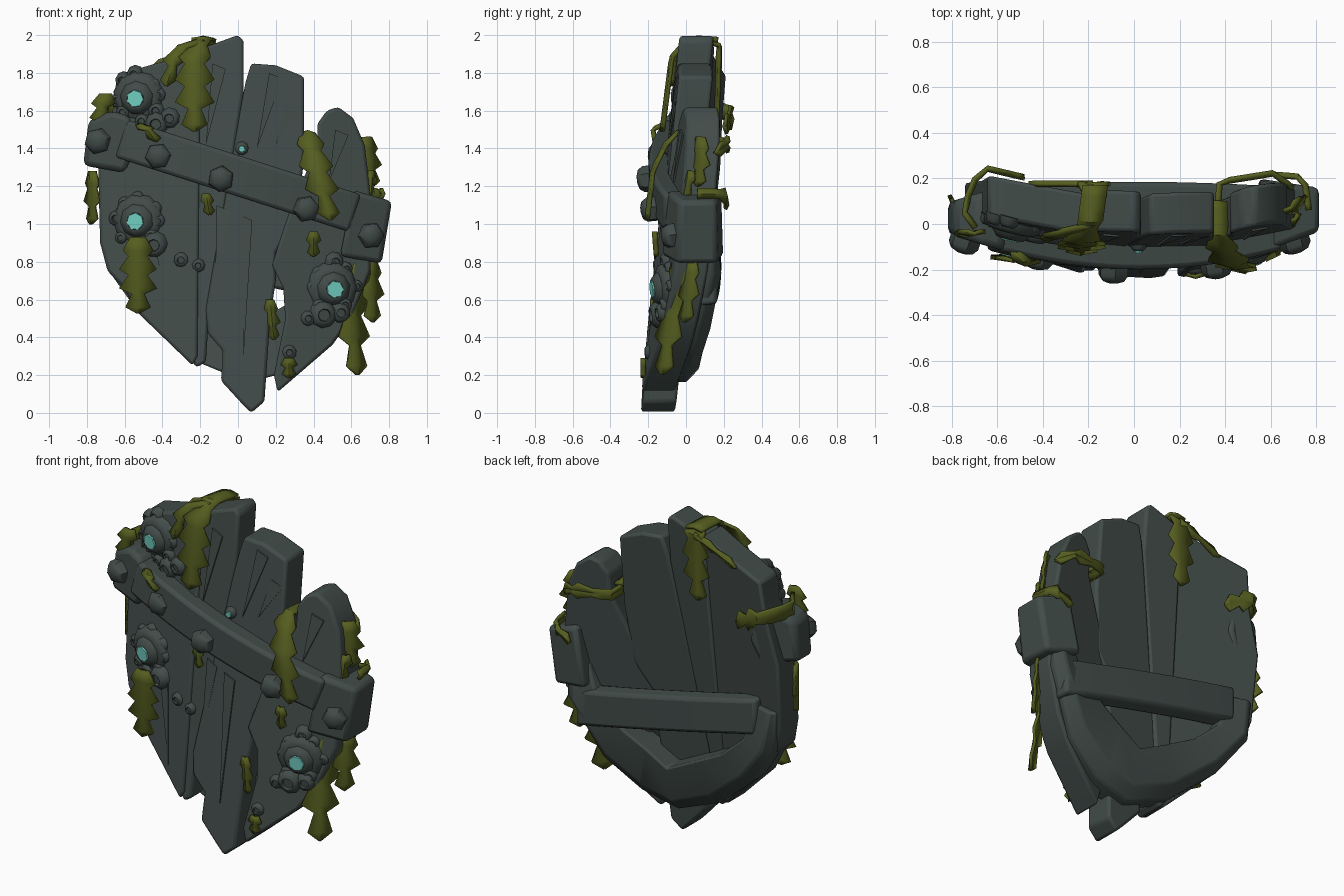
import bpy, bmesh, math, random
from mathutils import Vector
random.seed(4)

def material(name, c):
    m = bpy.data.materials.new(name)
    m.diffuse_color = (*c, 1)
    return m
WOOD = material("dark grey green", (0.054, 0.072, 0.067))
LEAF = material("olive weed", (0.092, 0.112, 0.014))
GLOW = material("pale cyan", (0.18, 0.66, 0.57))

def front(x, z):
    """y of the curved, leaning front face of the planks"""
    return -0.03 - 0.105 * (2 - z) + 0.22 * x * x

def build(name, verts, faces, mat, bevel=0, solid=0, angle=35):
    bm = bmesh.new()
    vs = [bm.verts.new(v) for v in verts]
    for f in faces:
        bm.faces.new([vs[i] for i in f])
    bmesh.ops.recalc_face_normals(bm, faces=bm.faces)
    me = bpy.data.meshes.new(name)
    bm.to_mesh(me)
    bm.free()
    me.materials.append(mat)
    ob = bpy.data.objects.new(name, me)
    bpy.context.collection.objects.link(ob)
    bpy.context.view_layer.objects.active = ob
    ob.select_set(True)
    bpy.ops.object.shade_smooth_by_angle(angle=math.radians(angle))
    ob.select_set(False)
    if solid:
        s = ob.modifiers.new("thickness", 'SOLIDIFY')
        s.thickness, s.offset = solid, 0
    if bevel:
        b = ob.modifiers.new("worn edges", 'BEVEL')
        b.width, b.segments, b.limit_method = bevel, 2, 'ANGLE'
    return ob

def prism(name, outline, y0, y1, bevel):
    """outline in x, z between two y functions"""
    n = len(outline)
    v = [(x, y0(x, z), z) for x, z in outline] + [(x, y1(x, z), z) for x, z in outline]
    f = [range(n), range(n, 2 * n)] + [(i, (i + 1) % n, n + (i + 1) % n, n + i) for i in range(n)]
    return build(name, v, f, WOOD, bevel)

def loft(name, rings, bevel):
    k = len(rings[0])
    f = [(a * k + i, a * k + (i + 1) % k, (a + 1) * k + (i + 1) % k, (a + 1) * k + i)
         for a in range(len(rings) - 1) for i in range(k)]
    f += [range(k), range((len(rings) - 1) * k, len(rings) * k)]
    return build(name, [p for r in rings for p in r], f, WOOD, bevel)

def lathe(name, x, z, lift, profile, sides, mat, y=None):
    """round part standing on the front face"""
    nrm = Vector((0.44 * x, -1, -0.1)).normalized()
    q = nrm.to_track_quat('Z', 'Y')
    o = Vector((x, front(x, z) if y is None else y, z)) + nrm * lift
    v, spin = [], random.random()
    for r, h in profile:
        for i in range(sides):
            a = 2 * math.pi * i / sides + spin
            v.append(o + q @ Vector((r * math.cos(a), r * math.sin(a), h)))
    n = len(profile)
    f = [(j * sides + i, j * sides + (i + 1) % sides, (j + 1) * sides + (i + 1) % sides, (j + 1) * sides + i)
         for j in range(n - 1) for i in range(sides)]
    f += [range(sides), range((n - 1) * sides, n * sides)]
    return build(name, v, f, mat, angle=50)

# Planks with broken ends
planks = {
    "plank_outer_left": (-0.5, [(-0.64, 1.79), (-0.4, 1.86), (-0.2, 1.93), (-0.215, 0.3), (-0.24, 0.25), (-0.52, 0.52),
                                (-0.61, 0.67), (-0.69, 0.75), (-0.73, 0.9), (-0.74, 1.3), (-0.67, 1.55)]),
    "plank_tall": (-0.12, [(-0.22, 1.92), (0.0, 2.0), (0.03, 1.97), (0.03, 1.7), (-0.15, 0.58), (-0.17, 0.27),
                           (-0.22, 0.24), (-0.26, 0.3)]),
    "plank_middle": (0.12, [(0.07, 1.85), (0.2, 1.84), (0.35, 1.78), (0.35, 1.35), (0.31, 1.0), (0.2, 0.85), (0.2, 0.7),
                            (0.17, 0.5), (0.14, 0.06), (0.07, 0.0), (0.02, 0.05), (-0.09, 0.17), (-0.08, 0.33),
                            (-0.16, 0.42), (-0.17, 0.55), (0.01, 1.6), (0.04, 1.75)]),
    "plank_right": (0.5, [(0.42, 1.53), (0.47, 1.6), (0.53, 1.62), (0.61, 1.56), (0.67, 1.42), (0.71, 1.1), (0.7, 0.75),
                          (0.6, 0.5), (0.5, 0.36), (0.21, 0.11), (0.19, 0.2), (0.25, 0.5), (0.24, 0.66), (0.18, 0.78),
                          (0.28, 1.1), (0.42, 1.4)]),
}
for name, (xc, outline) in planks.items():
    f0 = lambda x, z, c=xc: front(c, z) + 0.44 * c * (x - c)
    prism(name, outline, f0, lambda x, z, g=f0: g(x, z) + 0.18, 0.016)

# Raised splinters of the wood grain
for x0, z0, x1, z1 in [(-0.42, 0.95, -0.34, 0.42), (-0.1, 1.85, -0.17, 1.42), (0.2, 1.8, 0.1, 1.4), (0.3, 1.65, 0.2, 1.42),
                       (-0.08, 1.1, -0.12, 0.6), (0.04, 1.05, 0.03, 0.3), (0.55, 1.5, 0.48, 1.22)]:
    prism("grain_ridge", [(x0 - 0.035, z0), (x0 + 0.035, z0 - 0.03), (x1, z1)],
          lambda x, z: front(x, z) - 0.01, lambda x, z: front(x, z) + 0.04, 0)

# Diagonal strap across the front, bent with the planks
rings = []
for i in range(13):
    x = -0.62 + 1.24 * i / 12
    z, b = 1.255 - 0.32 * x, front(x, 1.25)
    rings.append([(x - 0.03, b + 0.03, z - 0.1), (x - 0.03, b - 0.09, z - 0.1),
                  (x + 0.03, b - 0.09, z + 0.1), (x + 0.03, b + 0.03, z + 0.1)])
loft("diagonal_strap", rings, 0.02)

# Chunky blocks wrapping the strap ends
prism("strap_block_left", [(-0.82, 1.31), (-0.6, 1.27), (-0.54, 1.4), (-0.57, 1.57), (-0.67, 1.6), (-0.79, 1.55)],
      lambda x, z: -0.11 - 0.3 * (x + 0.6), lambda x, z: 0.1 + 0.3 * (x + 0.8), 0.03)
prism("strap_block_right", [(0.54, 0.83), (0.76, 0.79), (0.815, 1.12), (0.61, 1.18)],
      lambda x, z: -0.13 + 0.35 * (x - 0.54), lambda x, z: 0.2 - 0.15 * (x - 0.54), 0.025)

# Strap bolts
for x, z, y in [(-0.74, 1.44, -0.07), (-0.42, 1.36, -0.14), (-0.09, 1.24, -0.2), (0.36, 1.08, -0.18), (0.7, 0.94, -0.07)]:
    lathe("strap_bolt", x, z, 0, [(0.07, -0.03), (0.07, 0.025), (0.052, 0.05), (0.02, 0.06)], 6, WOOD, y)

# Heavy rim boards low on the back
path = [((-0.71, 1.0), (-0.56, 1.0), 0.02), ((-0.69, 0.76), (-0.48, 0.78), 0.08), ((-0.52, 0.52), (-0.32, 0.64), 0.11),
        ((-0.24, 0.28), (-0.13, 0.54), 0.12), ((0.05, 0.16), (0.05, 0.45), 0.13), ((0.28, 0.22), (0.18, 0.53), 0.12),
        ((0.5, 0.38), (0.32, 0.61), 0.11), ((0.69, 0.74), (0.48, 0.74), 0.08), ((0.69, 0.95), (0.56, 0.95), 0.02)]
rings = []
for (ox, oz), (ix, iz), up in path:
    o, i = front(ox, oz), front(ix, iz)
    mx, mz = 0.75 * ox + 0.25 * ix, 0.75 * oz + 0.25 * iz
    rings.append([(ox, o + 0.1, oz), (ox, o + 0.17 + up * 0.4, oz), (mx, o + 0.18 + up * 0.85, mz),
                  (ix, i + 0.18 + up, iz), (ix, i + 0.13, iz)])
loft("back_rim", rings, 0.012)

# Grip bar slanting across the back
rings = []
for i in range(9):
    x = -0.58 + 1.2 * i / 8
    y, z = 0.165 + 0.02 * (1 - (x / 0.62) ** 2), 0.82 - 0.22 * x
    rings.append([(x, y - 0.1, z - 0.12), (x, y, z - 0.11), (x, y, z + 0.1), (x, y - 0.1, z + 0.11)])
loft("grip_bar", rings, 0.02)

# Barnacles: cratered mounds with glowing centres and ringed by knobs
def barnacle(x, z, r, glow=False):
    lathe("barnacle", x, z, 0, [(r, -0.02), (r * 0.85, r * 0.3), (r * 0.58, r * 0.6), (r * 0.44, r * 0.6),
                                (r * 0.38, r * 0.4)], 9, WOOD)
    if glow:
        lathe("glowing_centre", x, z, r * 0.58, [(r * 0.45, 0), (r * 0.43, 0.009)], 7, GLOW)
for x, z in [(-0.53, 1.67), (-0.53, 1.02), (0.5, 0.66)]:
    lathe("barnacle_base", x, z, 0, [(0.14, -0.02), (0.13, 0.015), (0.1, 0.03)], 10, WOOD)
    barnacle(x, z, 0.105, True)
    for k in range(8):
        a = k * math.pi / 4 + random.uniform(-0.2, 0.2)
        d = random.uniform(0.105, 0.13)
        barnacle(x + d * math.cos(a), z + d * math.sin(a), random.uniform(0.035, 0.05))
barnacle(0.02, 1.4, 0.04, True)
for x, z, r in [(-0.43, 1.53, 0.07), (-0.36, 1.56, 0.06), (-0.44, 0.89, 0.075), (-0.3, 0.81, 0.045), (-0.21, 0.78, 0.04),
                (0.45, 0.52, 0.08), (0.54, 0.53, 0.06), (0.37, 0.5, 0.045), (0.27, 0.32, 0.045), (0.51, 0.8, 0.055)]:
    barnacle(x, z, r)

# Weed fronds: ribbons with saw teeth along both edges
def frond(points, width, teeth=4, across=(1, 0, 0), stem=0.0):
    pts, w = [Vector(p) for p in points], Vector(across).normalized()
    seg = [(b - a).length for a, b in zip(pts, pts[1:])]
    def at(t):
        d = t * sum(seg)
        for i, s in enumerate(seg):
            if d <= s or i == len(seg) - 1:
                return pts[i].lerp(pts[i + 1], min(d / s, 1)), (pts[i + 1] - pts[i]).normalized()
            d -= s
    rows = [(t * stem / 4, 0.27) for t in range(4)] if stem else []
    for k in range(teeth):
        s = (1 - stem) / teeth
        size = 0.65 if k == teeth - 1 else (0.8 if k == 0 else 1)
        rows += [(stem + k * s, 0.26 * size), (stem + (k + 0.7) * s, 0.52 * size)]
    rows.append((1, 0.03))
    v = []
    for t, h in rows:
        c, tan = at(t)
        v += [c - w * width * h, c + tan.cross(w) * 0.012, c + w * width * h]
    f = []
    for r in range(len(rows) - 1):
        f += [(3 * r, 3 * r + 1, 3 * r + 4, 3 * r + 3), (3 * r + 1, 3 * r + 2, 3 * r + 5, 3 * r + 4)]
    build("weed_frond", v, f, LEAF, solid=0.018)

D = (0.75, 0.65, 0)
Z = (0, 0, 1)
frond([(-0.17, 0.17, 1.97), (-0.19, 0.02, 1.98), (-0.23, -0.07, 1.88), (-0.23, -0.12, 1.49)], 0.2, 4, stem=0.3)
frond([(-0.17, 0.1, 1.98), (-0.18, 0.18, 1.95), (-0.2, 0.17, 1.55)], 0.16, 4)
frond([(-0.2, 0.0, 1.97), (-0.32, -0.04, 1.92), (-0.38, -0.06, 1.73)], 0.12, 3)
frond([(-0.18, 0.17, 1.94), (-0.36, 0.17, 1.87), (-0.46, 0.17, 1.82)], 0.08, 2, Z)
frond([(-0.7, -0.02, 1.62), (-0.75, 0.05, 1.6), (-0.72, 0.18, 1.6), (-0.65, 0.25, 1.59), (-0.48, 0.21, 1.52)], 0.16, 2, Z, 0.65)
frond([(-0.7, -0.03, 1.69), (-0.74, -0.04, 1.54)], 0.15, 2)
frond([(-0.77, 0.06, 1.28), (-0.77, 0.06, 1.0)], 0.15, 3, (0.5, -0.85, 0))
frond([(-0.53, -0.15, 0.93), (-0.53, -0.14, 0.53)], 0.19, 4)
frond([(-0.52, -0.12, 1.52), (-0.48, -0.17, 1.5), (-0.43, -0.16, 1.44)], 0.1, 2)
frond([(0.36, 0.1, 1.46), (0.37, -0.07, 1.48), (0.42, -0.17, 1.28), (0.49, -0.2, 1.02)], 0.17, 4, stem=0.22)
frond([(0.36, 0.05, 1.44), (0.37, 0.19, 1.43), (0.62, 0.23, 1.42), (0.7, 0.16, 1.38)], 0.11, 2, Z, 0.5)
frond([(0.68, 0.08, 1.46), (0.71, 0.07, 1.2)], 0.15, 3, D)
frond([(0.7, 0.03, 1.28), (0.69, 0.0, 1.14)], 0.1, 2, D)
frond([(0.76, 0.06, 1.16), (0.74, 0.2, 1.16), (0.62, 0.21, 1.1)], 0.1, 2, Z, 0.4)
frond([(0.66, -0.03, 0.82), (0.6, -0.07, 0.58), (0.63, -0.12, 0.2)], 0.2, 4, D)
frond([(0.7, 0.03, 0.82), (0.71, 0.0, 0.48)], 0.16, 3, D)
frond([(0.4, -0.16, 0.96), (0.4, -0.15, 0.83)], 0.09, 2)
frond([(-0.17, -0.14, 1.16), (-0.15, -0.15, 1.05)], 0.08, 2)
frond([(0.17, -0.17, 0.6), (0.19, -0.17, 0.39)], 0.08, 3)
frond([(0.27, -0.22, 0.29), (0.27, -0.22, 0.19)], 0.1, 2)
